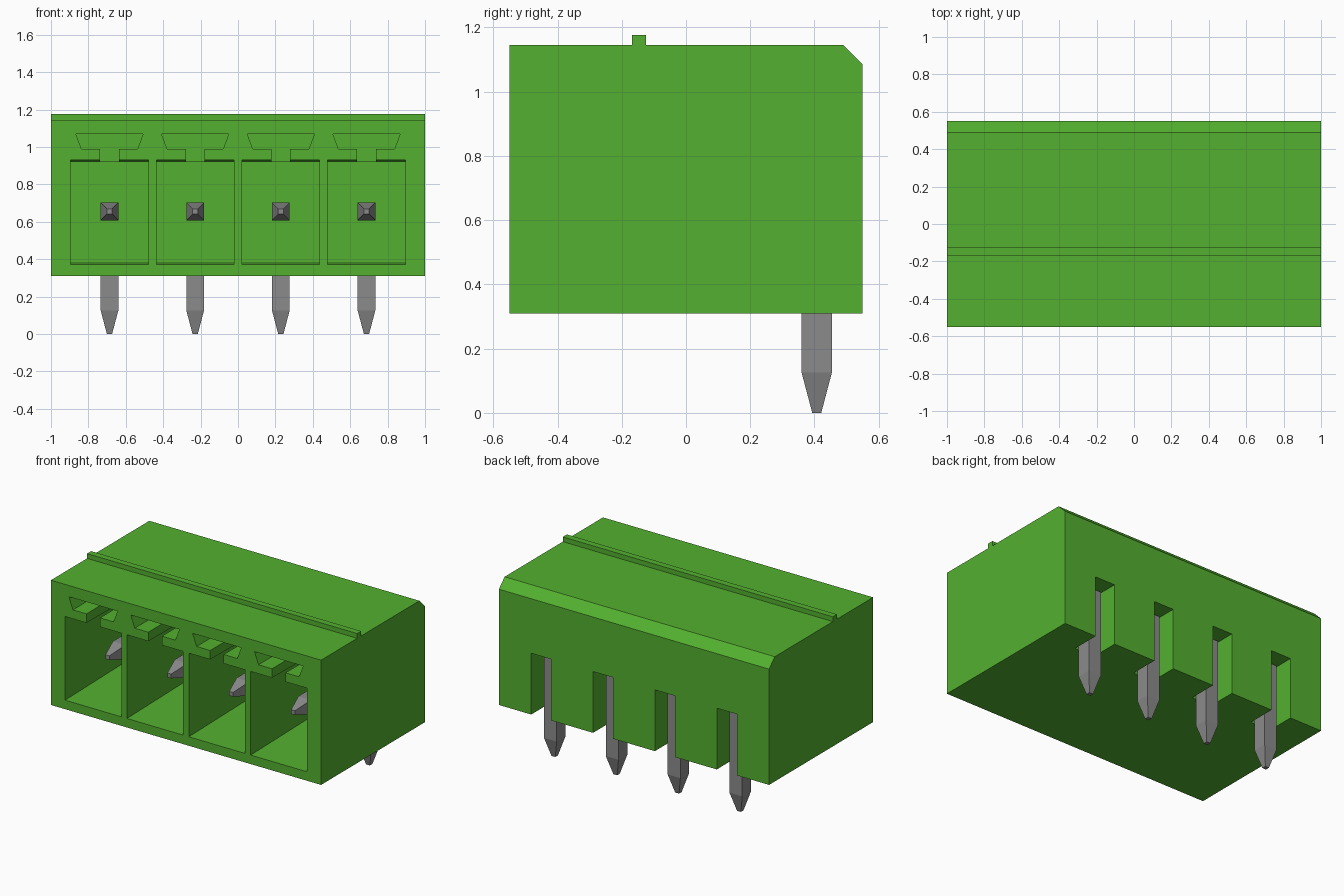
import bpy, bmesh
from mathutils import Vector

cube = bpy.data.objects.get("Cube")
if cube:
    bpy.data.objects.remove(cube, do_unlink=True)


def material(name, rgb):
    m = bpy.data.materials.new(name)
    m.use_nodes = True
    m.diffuse_color = (*rgb, 1)
    m.node_tree.nodes["Principled BSDF"].inputs["Base Color"].default_value = (*rgb, 1)
    return m


GREEN = material("green plastic", (0.087, 0.435, 0.029))
METAL = material("grey metal", (0.26, 0.26, 0.26))


def loft(name, rings, mat):
    """Solid through a series of rings with equal point counts."""
    bm = bmesh.new()
    loops = [[bm.verts.new(p) for p in ring] for ring in rings]
    n = len(loops[0])
    for a, b in zip(loops, loops[1:]):
        for i in range(n):
            j = (i + 1) % n
            bm.faces.new((a[i], a[j], b[j], b[i]))
    bm.faces.new(loops[0])
    bm.faces.new(loops[-1])
    bmesh.ops.recalc_face_normals(bm, faces=bm.faces)
    mesh = bpy.data.meshes.new(name)
    bm.to_mesh(mesh)
    bm.free()
    mesh.materials.append(mat)
    ob = bpy.data.objects.new(name, mesh)
    bpy.context.collection.objects.link(ob)
    return ob


def prism_x(name, yz, x0, x1, mat=GREEN):
    return loft(name, [[(x, y, z) for y, z in yz] for x in (x0, x1)], mat)


def prism_y(name, xz, y0, y1, mat=GREEN):
    return loft(name, [[(x, y, z) for x, z in xz] for y in (y0, y1)], mat)


def cut(body, cutter):
    """Subtract the cutter from the body and discard it."""
    cutter.hide_render = True
    mod = body.modifiers.new("cut", 'BOOLEAN')
    mod.operation = 'DIFFERENCE'
    mod.solver = 'EXACT'
    mod.object = cutter
    deps = bpy.context.evaluated_depsgraph_get()
    mesh = bpy.data.meshes.new_from_object(body.evaluated_get(deps))
    body.modifiers.clear()
    body.data = mesh
    bpy.data.objects.remove(cutter, do_unlink=True)


PINS = [(i - 1.5) * 0.458 for i in range(4)]
PIN_Y, PIN_Z, H, TIP = 0.407, 0.655, 0.047, 0.014

# Housing: side profile with rear chamfer and top ridge
housing = prism_x("housing", [
    (-0.55, 0.31), (0.55, 0.31), (0.55, 1.085), (0.49, 1.145),
    (-0.125, 1.145), (-0.125, 1.177), (-0.168, 1.177), (-0.168, 1.145),
    (-0.55, 1.145)], -1, 1)

for x in PINS:
    # Front socket with slightly drafted floor and ceiling
    cut(housing, prism_x("socket_cutter", [
        (-0.56, 0.37), (0.23, 0.385), (0.23, 0.92), (-0.56, 0.93)],
        x - 0.208, x + 0.208))
    # Dovetail keyway above the socket, joined to it by a narrow neck
    half = [(0.05, 0.85), (0.05, 0.99), (0.15, 0.99), (0.18, 1.07)]
    key = [(x + a, z) for a, z in half] + [(x - a, z) for a, z in reversed(half)]
    cut(housing, prism_y("keyway_cutter", key, -0.56, 0.20))
    # Rear slot for the pin, open at the bottom
    cut(housing, prism_y("rear_slot_cutter", [
        (x - 0.074, 0.25), (x + 0.074, 0.25), (x + 0.074, 0.72), (x - 0.074, 0.72)],
        0.357, 0.6))
housing.name = "housing"

# Right-angle pins: square section, mitred bend, tapered tips
UP, BACK, MITRE = Vector((0, 0, 1)), Vector((0, 1, 0)), Vector((0, 1, 1))
for n, x in enumerate(PINS, 1):
    path = [
        (PIN_Y, 0.0, TIP, BACK), (PIN_Y, 0.125, H, BACK),
        (PIN_Y, PIN_Z, H, MITRE),
        (-0.275, PIN_Z, H, UP), (-0.40, PIN_Z, TIP, UP)]
    rings = []
    for y, z, h, side in path:
        c, dx = Vector((x, y, z)), Vector((h, 0, 0))
        rings.append([c - dx - side * h, c + dx - side * h,
                      c + dx + side * h, c - dx + side * h])
    loft(f"pin_{n}", rings, METAL)
